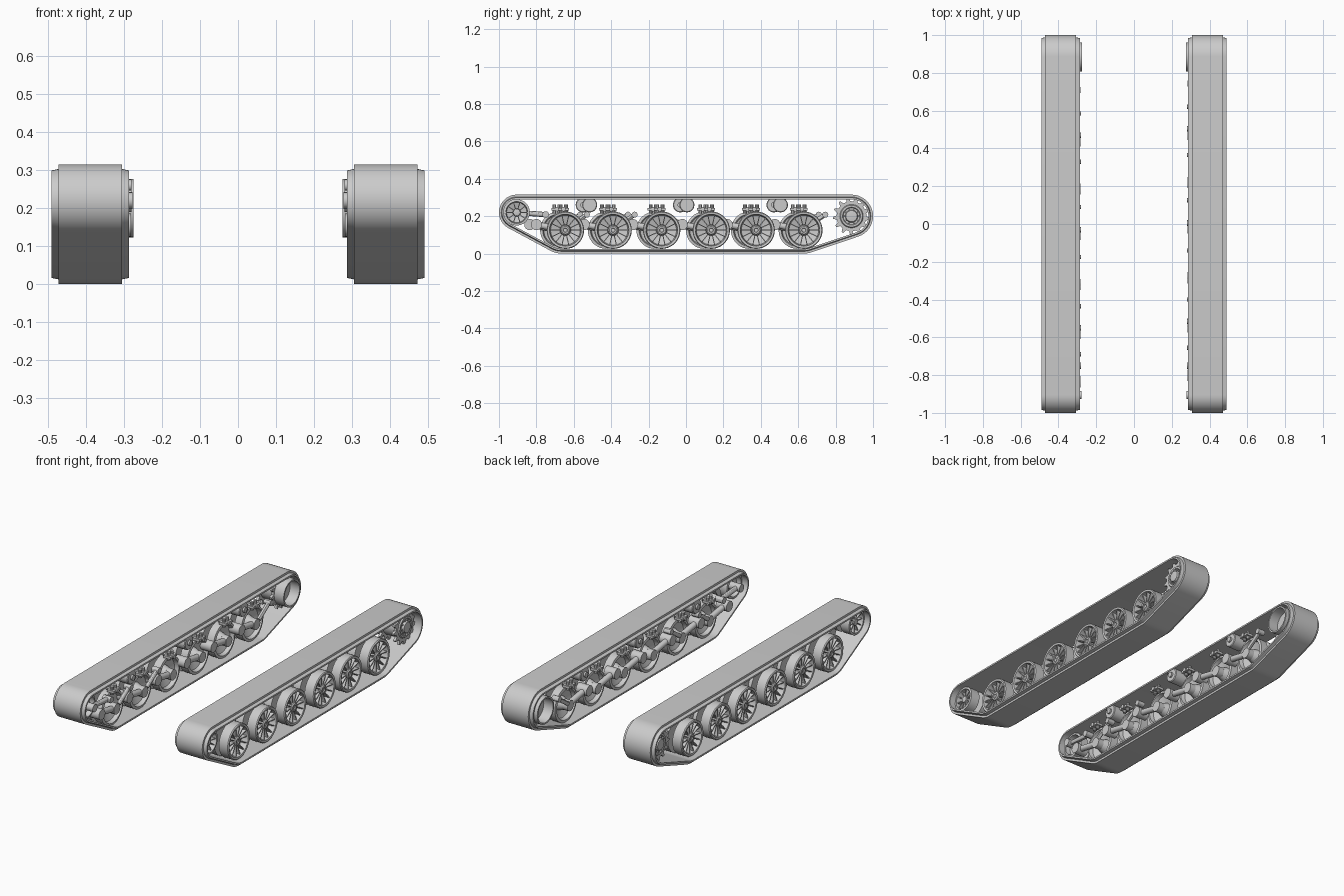
import bpy, bmesh
from math import pi, sin, cos, atan2, acos, hypot
from mathutils import Vector, Matrix

if "Cube" in bpy.data.objects:
    bpy.data.objects.remove(bpy.data.objects["Cube"])

grey = bpy.data.materials.new("plain_grey")
grey.use_nodes = True
grey.diffuse_color = (0.6, 0.6, 0.6, 1)
grey.node_tree.nodes["Principled BSDF"].inputs["Base Color"].default_value = (0.6, 0.6, 0.6, 1)


def finish(name, bm):
    bmesh.ops.recalc_face_normals(bm, faces=bm.faces)
    mesh = bpy.data.meshes.new(name)
    bm.to_mesh(mesh)
    bm.free()
    mesh.materials.append(grey)
    obj = bpy.data.objects.new(name, mesh)
    bpy.context.collection.objects.link(obj)
    bpy.ops.object.select_all(action='DESELECT')
    obj.select_set(True)
    bpy.context.view_layer.objects.active = obj
    bpy.ops.object.shade_smooth_by_angle()


def bridge(bm, rings, closed=False):
    """Skin a list of closed vertex rings."""
    n = len(rings[0])
    pairs = list(zip(rings, rings[1:]))
    if closed:
        pairs.append((rings[-1], rings[0]))
    for a, b in pairs:
        for i in range(n):
            j = (i + 1) % n
            bm.faces.new((a[i], a[j], b[j], b[i]))


def lathe(bm, s, y, z, profile, seg=36, closed=False):
    """Turn (radius, x) points about an axle parallel to x."""
    rings = [[bm.verts.new((s * x, y + r * cos(2 * pi * i / seg), z + r * sin(2 * pi * i / seg)))
              for i in range(seg)] for r, x in profile]
    bridge(bm, rings, closed)
    if not closed:
        bm.faces.new(rings[0])
        bm.faces.new(rings[-1])


def tube(bm, s, a, b, r, seg=16):
    """Cylinder between two points, x mirrored by side."""
    a, b = Vector((s * a[0], a[1], a[2])), Vector((s * b[0], b[1], b[2]))
    d = b - a
    m = Matrix.Translation((a + b) / 2) @ d.to_track_quat('Z', 'Y').to_matrix().to_4x4()
    bmesh.ops.create_cone(bm, cap_ends=True, segments=seg, radius1=r, radius2=r,
                          depth=d.length, matrix=m)


def box(bm, s, c, size):
    m = Matrix.Translation((s * c[0], c[1], c[2])) @ Matrix.Diagonal((*size, 1))
    bmesh.ops.create_cube(bm, size=1, matrix=m)


def spokes(bm, s, y, z, count, blade):
    """Thin radial blades; blade is four (radius, x) points."""
    for k in range(count):
        t = 2 * pi * k / count
        rings = []
        for w in (-0.0025, 0.0025):
            rings.append([bm.verts.new((s * x, y + r * cos(t) - w * sin(t), z + r * sin(t) + w * cos(t)))
                          for r, x in blade])
        bridge(bm, rings)
        bm.faces.new(rings[0])
        bm.faces.new(rings[1])


def gear(bm, s, y, z, x0, x1, teeth, root, tip):
    """Toothed disc."""
    pts = []
    for k in range(teeth):
        for f, r in ((0, root), (0.4, root), (0.6, tip), (0.8, tip)):
            t = 2 * pi * (k + f) / teeth
            pts.append((y + r * cos(t), z + r * sin(t)))
    rings = [[bm.verts.new((s * x, *p)) for p in pts] for x in (x0, x1)]
    bridge(bm, rings)
    for ring in rings:
        bm.faces.new(ring)


# Circles (y, z, radius) that the belt wraps round
IDLER, SPROCKET = (-0.905, 0.22, 0.095), (0.885, 0.2, 0.115)
WRAP = [IDLER, (-0.665, 0.125, 0.125), (0.63, 0.125, 0.125), SPROCKET]
WHEELS = [-0.645, -0.39, -0.13, 0.135, 0.375, 0.63]
AXLE_Z = 0.125


def belt_path(inset):
    normals = []
    for (y1, z1, r1), (y2, z2, r2) in zip(WRAP, WRAP[1:] + WRAP[:1]):
        dy, dz = y2 - y1, z2 - z1
        normals.append(atan2(dz, dy) - acos((r1 - r2) / hypot(dy, dz)))
    pts = []
    for i, (y, z, r) in enumerate(WRAP):
        a = normals[i - 1]
        sweep = (normals[i] - a) % (2 * pi)
        steps = 18 if sweep > 1.5 else 5
        for k in range(steps + 1):
            t = a + sweep * k / steps
            pts.append((y + (r - inset) * cos(t), z + (r - inset) * sin(t)))
    return pts


# Belt cross-section: raised pad with lower shoulders (inset, x)
BELT = [(0, 0.306), (0, 0.472), (0.012, 0.472), (0.016, 0.491), (0.025, 0.491),
        (0.025, 0.287), (0.016, 0.287), (0.012, 0.306)]
# Half wheels as turned profiles (radius, x)
OUTER_WHEEL = [(0.1, 0.4), (0.1, 0.455), (0.096, 0.46), (0.085, 0.458), (0.079, 0.42),
               (0.03, 0.405), (0.026, 0.448), (0.02, 0.453), (0.012, 0.453), (0.01, 0.448)]
INNER_WHEEL = [(0.1, 0.37), (0.1, 0.325), (0.086, 0.322), (0.08, 0.345), (0.04, 0.36), (0.03, 0.33)]
BLADE = [(0.024, 0.444), (0.083, 0.452), (0.083, 0.412), (0.024, 0.4)]

for side, s, shift in (("left", 1, 0.0), ("right", -1, -0.035)):
    # Track belt
    bm = bmesh.new()
    rings = [[bm.verts.new((s * x, y, z)) for y, z in belt_path(d)] for d, x in BELT]
    bridge(bm, rings, closed=True)
    finish(side + "_track_belt", bm)

    # Road wheels
    bm = bmesh.new()
    for wy in WHEELS:
        y = wy + shift
        lathe(bm, s, y, AXLE_Z, OUTER_WHEEL)
        lathe(bm, s, y, AXLE_Z, INNER_WHEEL)
        spokes(bm, s, y, AXLE_Z, 14, BLADE)
        tube(bm, s, (0.305, y, AXLE_Z), (0.42, y, AXLE_Z), 0.026)
    finish(side + "_road_wheels", bm)

    # Swing arms with pivots
    bm = bmesh.new()
    for wy in WHEELS:
        y = wy + shift
        tube(bm, s, (0.282, y - 0.155, 0.155), (0.35, y - 0.155, 0.155), 0.03)
        tube(bm, s, (0.31, y - 0.155, 0.155), (0.315, y, AXLE_Z), 0.017)
        tube(bm, s, (0.295, y, AXLE_Z), (0.33, y, AXLE_Z), 0.03)
    finish(side + "_swing_arms", bm)

    # Bump stops above the wheels
    bm = bmesh.new()
    for wy in WHEELS:
        y = wy + shift - 0.01
        box(bm, s, (0.31, y, 0.237), (0.045, 0.06, 0.014))
        for dy in (-0.014, 0.014):
            tube(bm, s, (0.31, y + dy, 0.215), (0.31, y + dy, 0.262), 0.01, 10)
        tube(bm, s, (0.281, y, 0.237), (0.35, y, 0.237), 0.012, 10)
    finish(side + "_bump_stops", bm)

    # Dampers on the end wheels
    bm = bmesh.new()
    for wy in (WHEELS[0], WHEELS[1], WHEELS[5]):
        y = wy + shift
        tube(bm, s, (0.3, y + 0.02, 0.145), (0.3, y + 0.11, 0.205), 0.012, 12)
        tube(bm, s, (0.282, y + 0.115, 0.208), (0.325, y + 0.115, 0.208), 0.016, 12)
    finish(side + "_dampers", bm)

    # Return rollers
    bm = bmesh.new()
    for ry in (-0.515, 0.005, 0.505):
        lathe(bm, s, ry + shift, 0.26, [(0.036, 0.29), (0.04, 0.294), (0.04, 0.366), (0.036, 0.37)], 24)
        tube(bm, s, (0.28, ry + shift, 0.26), (0.3, ry + shift, 0.26), 0.015)
    finish(side + "_return_rollers", bm)

    # Idler wheel with its tensioner
    bm = bmesh.new()
    y, z = IDLER[:2]
    lathe(bm, s, y, z, [(0.07, 0.4), (0.07, 0.455), (0.058, 0.457), (0.054, 0.42),
                        (0.022, 0.41), (0.018, 0.45), (0.008, 0.452)])
    lathe(bm, s, y, z, [(0.07, 0.37), (0.07, 0.325), (0.058, 0.322), (0.054, 0.35), (0.02, 0.355)])
    spokes(bm, s, y, z, 10, [(0.016, 0.444), (0.057, 0.45), (0.057, 0.412), (0.016, 0.404)])
    tube(bm, s, (0.278, y, z), (0.42, y, z), 0.022)
    tube(bm, s, (0.305, y, z), (0.305, -0.75, 0.208), 0.014, 12)
    tube(bm, s, (0.28, -0.75, 0.208), (0.33, -0.75, 0.208), 0.018, 12)
    finish(side + "_idler_wheel", bm)

    # Drive sprocket
    bm = bmesh.new()
    y, z = SPROCKET[:2]
    for x0, x1 in ((0.43, 0.445), (0.335, 0.35)):
        gear(bm, s, y, z, x0, x1, 13, 0.08, 0.1)
    lathe(bm, s, y, z, [(0.066, 0.34), (0.066, 0.44), (0.058, 0.452), (0.048, 0.452),
                        (0.044, 0.446), (0.034, 0.446), (0.03, 0.46), (0.015, 0.462)])
    for k in range(10):
        t = 2 * pi * k / 10
        p = (y + 0.04 * cos(t), z + 0.04 * sin(t))
        tube(bm, s, (0.44, *p), (0.455, *p), 0.005, 6)
    finish(side + "_drive_sprocket", bm)

    # Hollow final drive housing
    bm = bmesh.new()
    lathe(bm, s, y, z, [(0.077, 0.275), (0.077, 0.336), (0.068, 0.336), (0.068, 0.275)], closed=True)
    finish(side + "_final_drive", bm)
